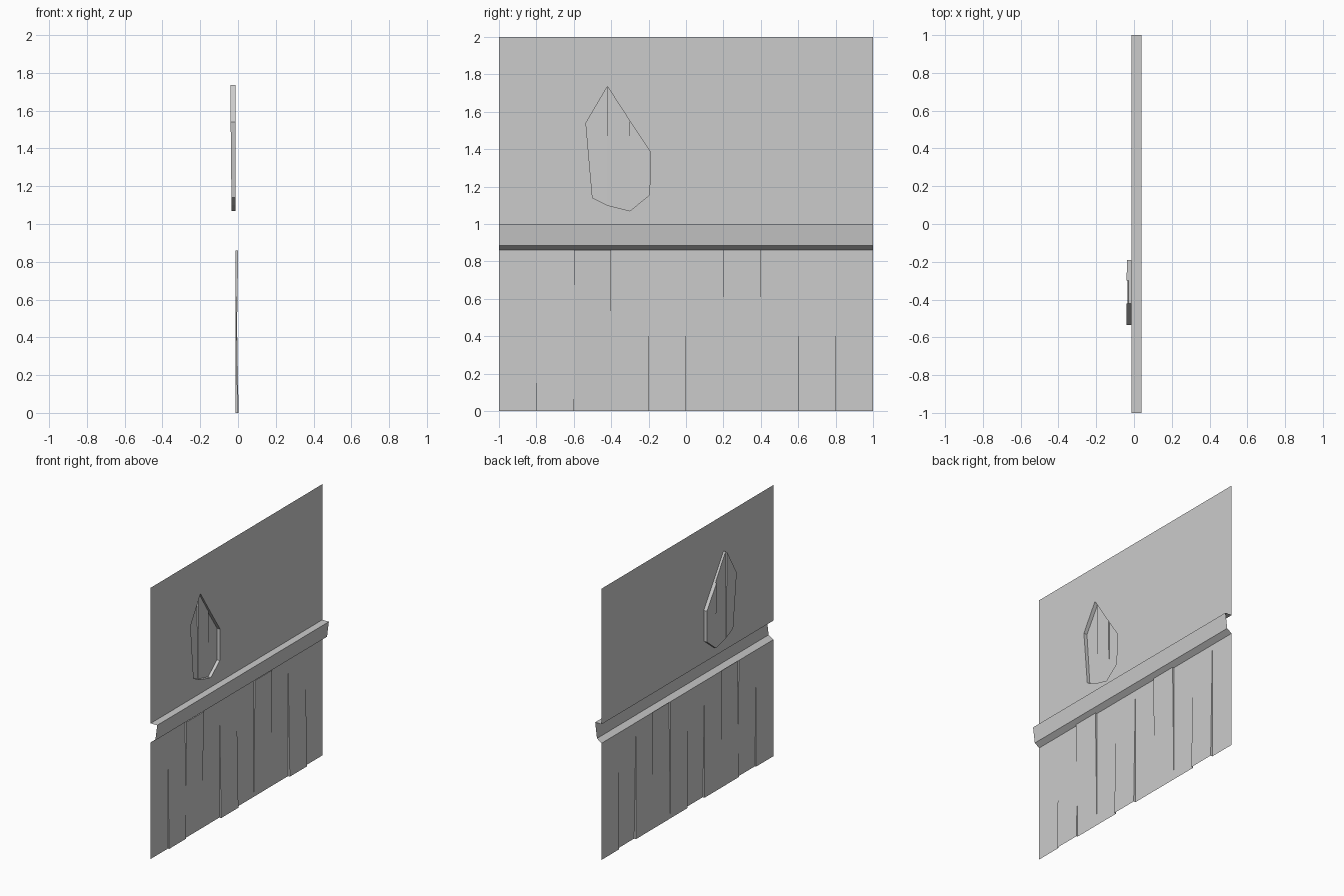
import bpy, bmesh
from mathutils import Vector

if "Cube" in bpy.data.objects:
    bpy.data.objects.remove(bpy.data.objects["Cube"])

WALL = -0.012      # x of the main wall surface
TOP = 0.86         # height of the lower boards
OUT = Vector((1, 0, 0))


class Part:
    """Collects flat faces, each turned towards a given direction."""
    def __init__(self, name):
        self.name, self.bm = name, bmesh.new()

    def face(self, pts, facing=OUT):
        f = self.bm.faces.new([self.bm.verts.new(p) for p in pts])
        f.normal_update()
        if f.normal.dot(Vector(facing)) < 0:
            f.normal_flip()

    def step(self, y, z0, z1, l0, l1, r0, r1):
        """Joint at y between a left and a right board (x at z0 and z1)."""
        d0, d1 = r0 - l0, r1 - l1
        a, b, c, d = (l0, y, z0), (r0, y, z0), (r1, y, z1), (l1, y, z1)
        if d0 * d1 < -1e-12:                      # boards cross over
            t = d0 / (d0 - d1)
            m = (l0 + t * (l1 - l0), y, z0 + t * (z1 - z0))
            self.face([a, b, m], (0, -d0, 0))
            self.face([m, c, d], (0, -d1, 0))
            return
        pts = [a]
        if abs(d0) > 1e-6:
            pts.append(b)
        pts.append(c)
        if abs(d1) > 1e-6:
            pts.append(d)
        if len(pts) > 2:
            self.face(pts, (0, -(d0 + d1), 0))

    def finish(self):
        bmesh.ops.remove_doubles(self.bm, verts=self.bm.verts, dist=1e-5)
        me = bpy.data.meshes.new(self.name)
        self.bm.to_mesh(me)
        self.bm.free()
        bpy.context.collection.objects.link(bpy.data.objects.new(self.name, me))


# Lower boards: ten tilted planks, (bottom, top) offset from the wall
tilt = [(0, 0), (.0097, 0), (0, .0129), (0, 0), (.015, 0),
        (0, 0), (0, .0113), (0, 0), (.015, 0), (0, 0)]
boards = Part("lower_boards")
for i, (b, t) in enumerate(tilt):
    y0, y1 = -1 + .2 * i, -.8 + .2 * i
    xb, xt = WALL + b, WALL + t
    boards.face([(xb, y0, 0), (xb, y1, 0), (xt, y1, TOP), (xt, y0, TOP)])
    if t:                                         # ledge under the rail
        boards.face([(xt, y0, TOP), (xt, y1, TOP), (WALL, y1, TOP), (WALL, y0, TOP)], (0, 0, 1))
    if i:
        pb, pt = tilt[i - 1]
        boards.step(y0, 0, TOP, WALL + pb, WALL + pt, xb, xt)
boards.finish()

# Rail: open profile run along the wall
rail = Part("rail")
profile = [(WALL, TOP), (.026, .885), (.041, 1.0), (WALL, 1.0)]
for (xa, za), (xb, zb) in zip(profile, profile[1:]):
    rail.face([(xa, -1, za), (xa, 1, za), (xb, 1, zb), (xb, -1, zb)],
              (zb - za, 0, xa - xb))
rail.finish()

# Upper wall with a broken opening; outline halves run top to bottom
left = [(-.42, 1.735), (-.535, 1.54), (-.50, 1.14), (-.42, 1.10)]
right = [(-.42, 1.735), (-.30, 1.55), (-.19, 1.385), (-.195, 1.155), (-.30, 1.07), (-.42, 1.10)]
wall = Part("upper_wall")
for side, half in ((-1, left), (1, right)):
    outline = [(-.42, 2)] + half + [(-.42, 1), (side, 1), (side, 2)]
    wall.face([(WALL, y, z) for y, z in outline])
wall.finish()


# Recessed boards seen through the opening
def depth(col, z):
    t = (z - 1.07) / .665
    return -.0335 + .0055 * t if col == 1 else -.034 - .007 * t


recess = Part("recessed_boards")
columns = [left, [right[0], right[1], right[4], right[5]], right[1:5]]
for c, pts in enumerate(columns):
    recess.face([(depth(c, z), y, z) for y, z in pts])
    # Rim joining the boards to the wall
    for (ya, za), (yb, zb) in zip(pts, pts[1:]):
        if c == 1 and ya == yb:
            continue
        if ya == yb == -.30:
            continue
        recess.face([(WALL, ya, za), (WALL, yb, zb), (depth(c, zb), yb, zb), (depth(c, za), ya, za)],
                    (0, -.36 - (ya + yb) / 2, 1.4 - (za + zb) / 2))
for c, y, z0, z1 in ((0, -.42, 1.10, 1.735), (1, -.30, 1.07, 1.55)):
    recess.step(y, z0, z1, depth(c, z0), depth(c, z1), depth(c + 1, z0), depth(c + 1, z1))
recess.finish()
